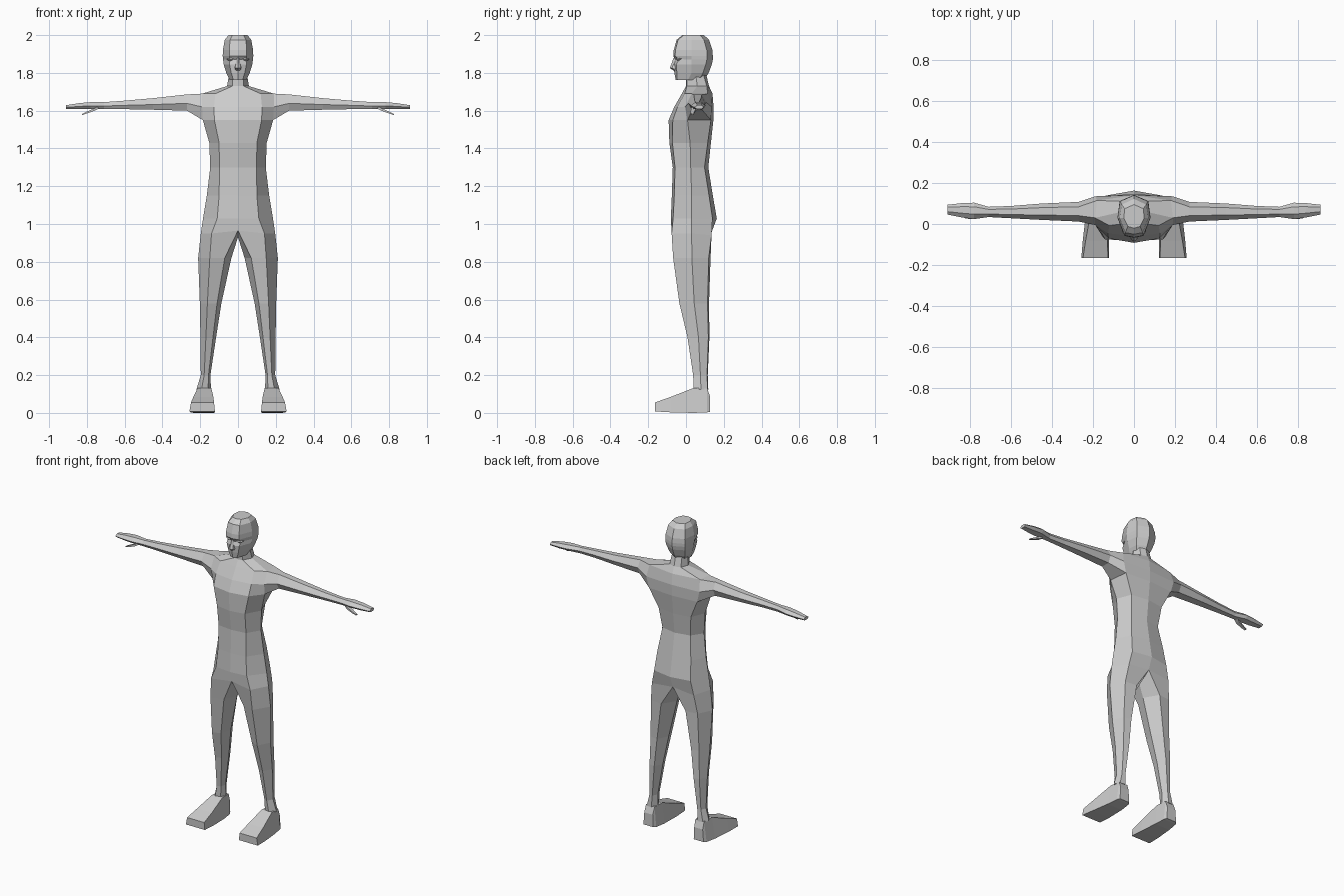
import bpy, bmesh


def bridge(bm, a, b, closed=True, skip=()):
    """Join two rings of vertices with quads."""
    n = len(a)
    for i in range(n if closed else n - 1):
        if i not in skip:
            j = (i + 1) % n
            bm.faces.new((a[i], a[j], b[j], b[i]))


def ring(bm, pts):
    return [bm.verts.new(p) for p in pts]


def finish(name, bm):
    """Turn the right half into a mirrored object."""
    bmesh.ops.recalc_face_normals(bm, faces=bm.faces)
    me = bpy.data.meshes.new(name)
    bm.to_mesh(me)
    bm.free()
    ob = bpy.data.objects.new(name, me)
    bpy.context.collection.objects.link(ob)
    mod = ob.modifiers.new("Mirror", 'MIRROR')
    mod.use_clip = True
    mod.merge_threshold = 0.0005
    return ob


def loft(name, sections, closed=True):
    bm = bmesh.new()
    rings = [ring(bm, s) for s in sections]
    for a, b in zip(rings, rings[1:]):
        bridge(bm, a, b, closed)
    bm.faces.new(rings[0])
    bm.faces.new(rings[-1])
    return finish(name, bm)


def half(z, f, x1, y1, x2, y2, x3, y3, b):
    """Half ring: front centre, front corner, side, back corner, back centre."""
    return [(0, f, z), (x1, y1, z), (x2, y2, z), (x3, y3, z), (0, b, z)]


def leg_ring(z, xi, xo, f, b):
    w, d = xo - xi, b - f
    return [(xi + .2 * w, f + .12 * d, z), (xi + .65 * w, f, z), (xo, f + .5 * d, z),
            (xi + .75 * w, b - .05 * d, z), (xi + .3 * w, b, z), (xi, f + .55 * d, z)]


def arm_ring(x, lo, hi, f, b):
    h, d = hi - lo, b - f
    return [(x, f + .2 * d, lo), (x, f, lo + .45 * h), (x, f + .3 * d, hi),
            (x, b - .25 * d, hi), (x, b, lo + .5 * h), (x, b - .2 * d, lo)]


# Body: torso, neck, legs and arms as one skin
bm = bmesh.new()
torso = [ring(bm, half(*r)) for r in (
    (1.03, -.080, .110, -.068, .185, .030, .130, .140, .163),
    (1.15, -.075, .100, -.062, .165, .030, .120, .122, .142),
    (1.30, -.070, .098, -.058, .147, .025, .100, .098, .118),
    (1.43, -.088, .100, -.072, .152, .022, .115, .115, .132),
    (1.55, -.092, .125, -.070, .186, .008, .172, .132, .145),
    (1.62, -.062, .127, -.045, .190, -.005, .190, .135, .146),
    (1.69, -.022, .120, -.008, .190, .030, .180, .115, .140),
    (1.73, .000, .030, .005, .058, .060, .040, .110, .122),
    (1.80, .000, .028, .005, .046, .050, .035, .090, .105))]
for k in range(len(torso) - 1):
    bridge(bm, torso[k], torso[k + 1], False, (2,) if k in (4, 5) else ())

# Legs: split from the hips at the crotch
hip = ring(bm, [(0, -.065, .965), (.14, -.076, .95), (.197, .03, .95),
                (.15, .135, .94), (0, .135, .955), (0, .04, .93)])
bridge(bm, torso[0], hip[:5], False)
prev = hip
for r in ((.82, .035, .211, -.068, .130), (.58, .088, .202, -.035, .122),
          (.40, .116, .199, .008, .124), (.20, .146, .197, .038, .115),
          (.125, .143, .220, .040, .118)):
    cur = ring(bm, leg_ring(*r))
    bridge(bm, prev, cur)
    prev = cur
bm.faces.new(prev)

# Arms and flat hands: grow from the opening in the torso side
prev = [torso[k][2] for k in (4, 5, 6)] + [torso[k][3] for k in (6, 5, 4)]
for r in ((.27, 1.600, 1.686, .012, .108), (.45, 1.605, 1.666, .020, .100),
          (.60, 1.608, 1.653, .028, .088), (.71, 1.608, 1.645, .034, .084),
          (.78, 1.610, 1.645, .024, .104), (.84, 1.608, 1.640, .032, .102),
          (.91, 1.609, 1.629, .046, .094)):
    cur = ring(bm, arm_ring(*r))
    bridge(bm, prev, cur)
    prev = cur
bm.faces.new(prev)
finish("body", bm)

# Head with brow, eye hollows, cheeks and jaw
loft("head", [half(*r) for r in (
    (2.00, -.020, .030, -.012, .050, .030, .045, .075, .095),
    (1.975, -.050, .042, -.042, .070, .030, .060, .095, .122),
    (1.92, -.065, .046, -.056, .080, .030, .068, .110, .140),
    (1.89, -.067, .046, -.058, .081, .030, .070, .112, .142),
    (1.87, -.060, .046, -.036, .079, .030, .070, .110, .142),
    (1.845, -.064, .045, -.052, .076, .030, .067, .105, .137),
    (1.80, -.062, .036, -.048, .062, .030, .055, .090, .120),
    (1.762, -.054, .024, -.046, .044, .010, .038, .070, .095))], False)

# Nose and eyes
loft("nose", [[(0, y, z), (x, y + .012, z), (x + .003, -.04, z), (0, -.04, z)]
              for x, y, z in ((.008, -.066, 1.88), (.011, -.076, 1.85),
                              (.016, -.086, 1.826), (.012, -.066, 1.812))])
loft("eyes", [[(x, y, 1.872 - h), (x, y - .008, 1.872), (x, y, 1.872 + h), (x, y + .02, 1.872)]
              for x, y, h in ((.022, -.046, .003), (.04, -.044, .009), (.058, -.03, .003))])

# Feet: heel to toe
loft("feet", [[(xi, y, lo), (xo, y, lo), (xo - t, y, hi), (xi + t * .6, y, hi)]
              for y, xi, xo, lo, hi, t in ((.128, .145, .215, .006, .085, .006),
                                           (.112, .135, .226, .003, .130, .018),
                                           (.040, .128, .236, .000, .132, .022),
                                           (-.080, .122, .250, .003, .085, .014),
                                           (-.165, .122, .257, .008, .055, .008))])

# Thumbs: reach down and forward from the palm
loft("thumbs", [[(x, y - w, z - w * .5), (x, y + w, z - w * .5), (x, y + w, z + w * .5), (x, y - w, z + w * .5)]
                for x, y, z, w in ((.725, .055, 1.625, .014), (.76, .040, 1.606, .013),
                                   (.80, .034, 1.590, .010), (.826, .034, 1.579, .006))])
